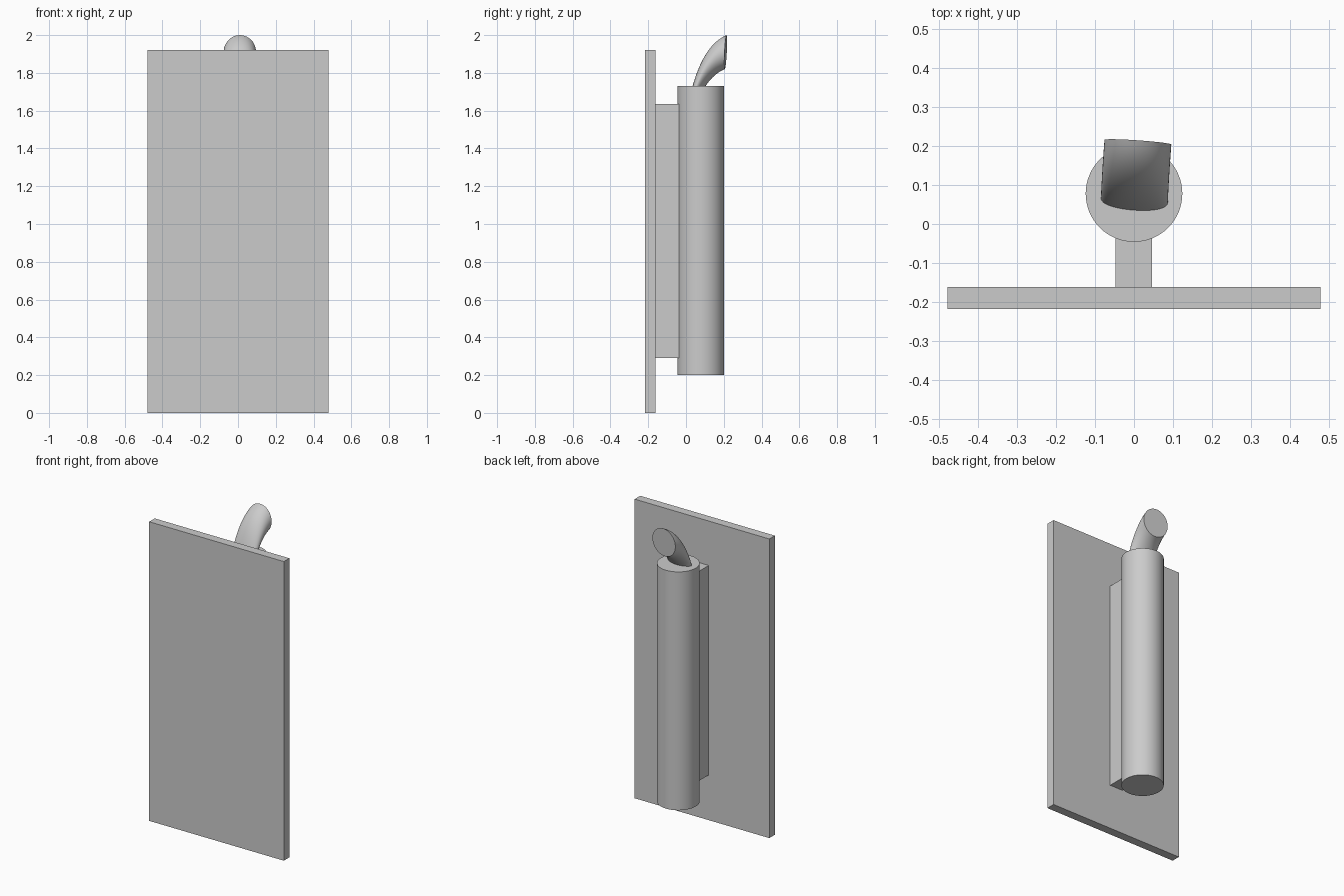
import bpy, bmesh, math
from mathutils import Vector, Matrix

cube = bpy.data.objects.get("Cube")
if cube:
    bpy.data.objects.remove(cube, do_unlink=True)

grey = bpy.data.materials.new("light_grey")
grey.use_nodes = True
colour = (0.6, 0.6, 0.6, 1)
grey.diffuse_color = colour
grey.node_tree.nodes["Principled BSDF"].inputs["Base Color"].default_value = colour


def finish(name, bm, smooth=False):
    """Turn a bmesh into a named grey object."""
    bmesh.ops.recalc_face_normals(bm, faces=bm.faces)
    mesh = bpy.data.meshes.new(name)
    bm.to_mesh(mesh)
    bm.free()
    mesh.materials.append(grey)
    obj = bpy.data.objects.new(name, mesh)
    bpy.context.collection.objects.link(obj)
    if smooth:
        bpy.ops.object.select_all(action='DESELECT')
        obj.select_set(True)
        bpy.context.view_layer.objects.active = obj
        bpy.ops.object.shade_smooth_by_angle(angle=math.radians(40))
    return obj


def box(name, low, high):
    low, high = Vector(low), Vector(high)
    bm = bmesh.new()
    place = Matrix.Translation((low + high) / 2) @ Matrix.Diagonal((high - low).to_4d())
    bmesh.ops.create_cube(bm, size=1, matrix=place)
    return finish(name, bm)


# Flat panel and the upright rib joining it to the barrel
box("front_panel", (-0.478, -0.218, 0), (0.478, -0.162, 1.92))
box("rib", (-0.048, -0.162, 0.29), (0.046, -0.03, 1.635))

# Barrel
bm = bmesh.new()
bmesh.ops.create_cone(bm, cap_ends=True, segments=64, radius1=0.124, radius2=0.124,
                      depth=1.53, matrix=Matrix.Translation((0, 0.078, 0.965)))
finish("barrel", bm, True)

# Spout: one upright disc carried along a curve without turning
start, bend, end = Vector((0, 0.028, 1.63)), Vector((0.001, 0.09, 1.86)), Vector((0.01, 0.21, 1.91))
SIDES, STEPS = 48, 20
tilt = Matrix.Rotation(math.radians(-4), 3, 'Z') @ Matrix.Rotation(math.radians(-3), 3, 'X')
disc = [tilt @ Vector((0.086 * math.cos(a), 0, 0.09 * math.sin(a)))
        for a in (2 * math.pi * i / SIDES for i in range(SIDES))]
bm = bmesh.new()
rings = []
for s in range(STEPS + 1):
    t = s / STEPS
    centre = start * (1 - t) ** 2 + bend * 2 * t * (1 - t) + end * t ** 2
    rings.append([bm.verts.new(centre + p) for p in disc])
for a, b in zip(rings, rings[1:]):
    for i in range(SIDES):
        j = (i + 1) % SIDES
        bm.faces.new((a[i], a[j], b[j], b[i]))
bm.faces.new(rings[0])
bm.faces.new(rings[-1])
finish("spout", bm, True)
